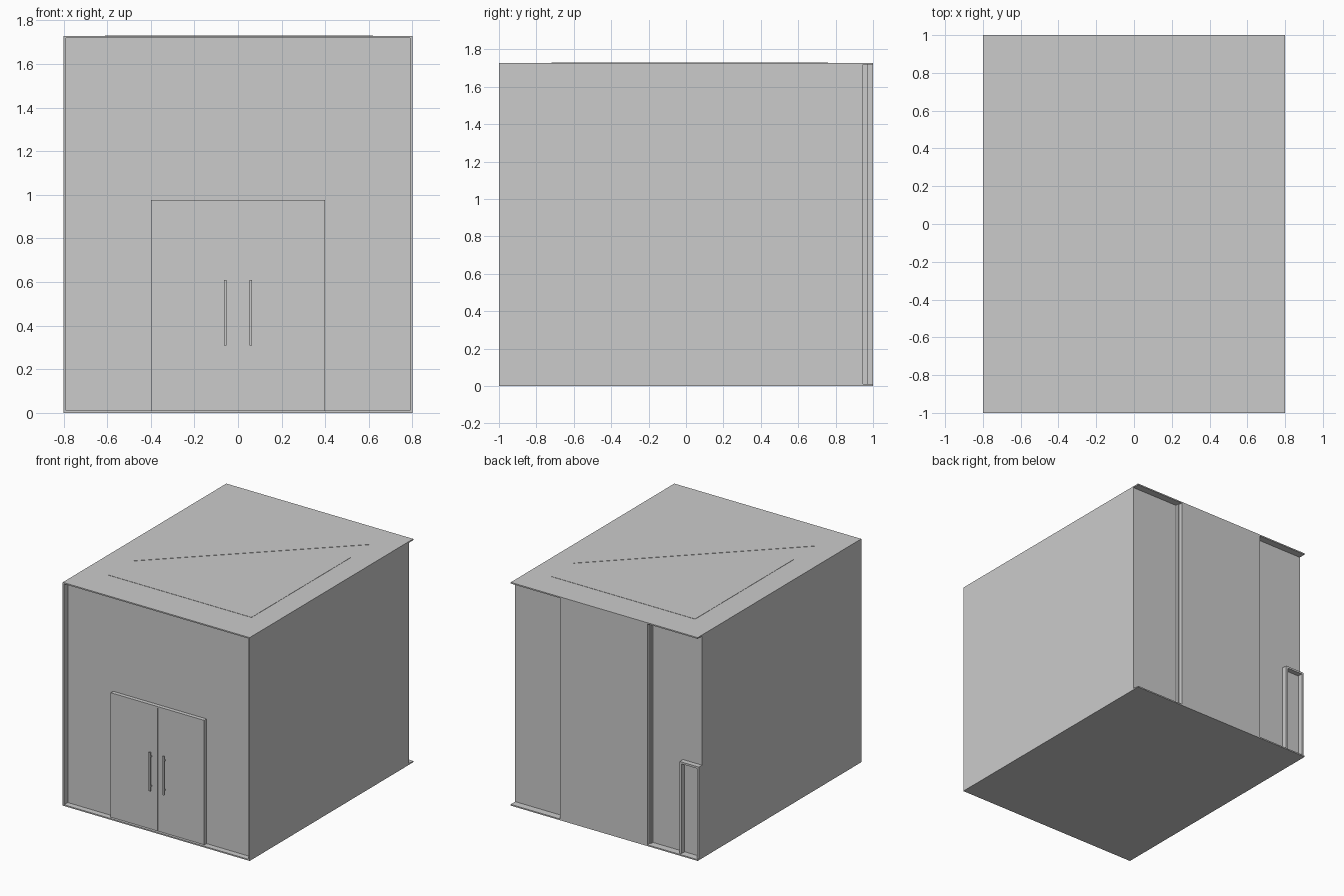
import bpy, bmesh

if "Cube" in bpy.data.objects:
    bpy.data.objects.remove(bpy.data.objects["Cube"])


def mesh_object(name, bm):
    bmesh.ops.recalc_face_normals(bm, faces=bm.faces)
    mesh = bpy.data.meshes.new(name)
    bm.to_mesh(mesh)
    bm.free()
    obj = bpy.data.objects.new(name, mesh)
    bpy.context.collection.objects.link(obj)
    return obj


def box(name, x0, x1, y0, y1, z0, z1):
    bm = bmesh.new()
    bmesh.ops.create_cube(bm, size=1)
    for v in bm.verts:
        v.co = ((x0 + x1) / 2 + v.co.x * (x1 - x0),
                (y0 + y1) / 2 + v.co.y * (y1 - y0),
                (z0 + z1) / 2 + v.co.z * (z1 - z0))
    return mesh_object(name, bm)


def prism(name, points, z0, z1):
    bm = bmesh.new()
    face = bm.faces.new([bm.verts.new((x, y, z0)) for x, y in points])
    ext = bmesh.ops.extrude_face_region(bm, geom=[face], use_keep_orig=True)
    for v in ext["geom"]:
        if isinstance(v, bmesh.types.BMVert):
            v.co.z = z1
    return mesh_object(name, bm)


W, D, H = 0.8, 1.0, 1.728
SLAB = 0.01
FRONT, BACK = -0.955, 0.945

# Floor and roof slabs overhang the recessed front and back walls
box("floor", -W, W, -D, D, 0, SLAB)
box("roof", -W, W, -D, D, H - SLAB, H)

# Main body, with thin side walls reaching past the front wall
box("body", -W + 0.012, W - 0.012, FRONT, BACK, SLAB, H - SLAB)
for side, s in (("left", -1), ("right", 1)):
    x0, x1 = sorted((s * W, s * (W - 0.012)))
    box(side + "_wall", x0, x1, -D, BACK, SLAB, H - SLAB)

# Double front door: frame, leaves and pull handles
box("door_header", -0.4, 0.4, -0.985, FRONT, 0.965, 0.975)
for side, s in (("left", -1), ("right", 1)):
    x0, x1 = sorted((s * 0.395, s * 0.4))
    box(side + "_door_jamb", x0, x1, -0.985, FRONT, SLAB, 0.965)
    x0, x1 = sorted((s * 0.001, s * 0.395))
    box(side + "_door_leaf", x0, x1, -0.98, FRONT, SLAB, 0.965)
    x0, x1 = sorted((s * 0.052, s * 0.065))
    box(side + "_handle", x0, x1, -D, -0.99, 0.31, 0.61)
    for i, z in enumerate((0.34, 0.57)):
        box(f"{side}_handle_mount_{i}", x0, x1, -0.99, -0.98, z, z + 0.012)

# Stepped centre panel standing out of the back wall
box("back_panel_base", -0.38, 0.39, BACK, 0.97, SLAB, H - SLAB)
box("back_panel_face", -0.37, 0.38, 0.97, D, SLAB, H - SLAB)

# Low thin frame at the back corner
box("back_frame_post", -0.65, -0.635, BACK, 0.985, SLAB, 0.72)
box("back_frame_top", -W, -0.635, BACK, 0.985, 0.705, 0.72)
box("back_frame_edge_post", -W, -0.785, BACK, 0.985, SLAB, 0.705)

# Two very slightly raised triangular roof panels
prism("roof_panel_front", [(-0.61, -0.72), (0.62, -0.72), (0.62, 0.49)], H, H + 0.002)
prism("roof_panel_back", [(-0.61, -0.44), (0.62, 0.76), (-0.61, 0.76)], H, H + 0.002)
